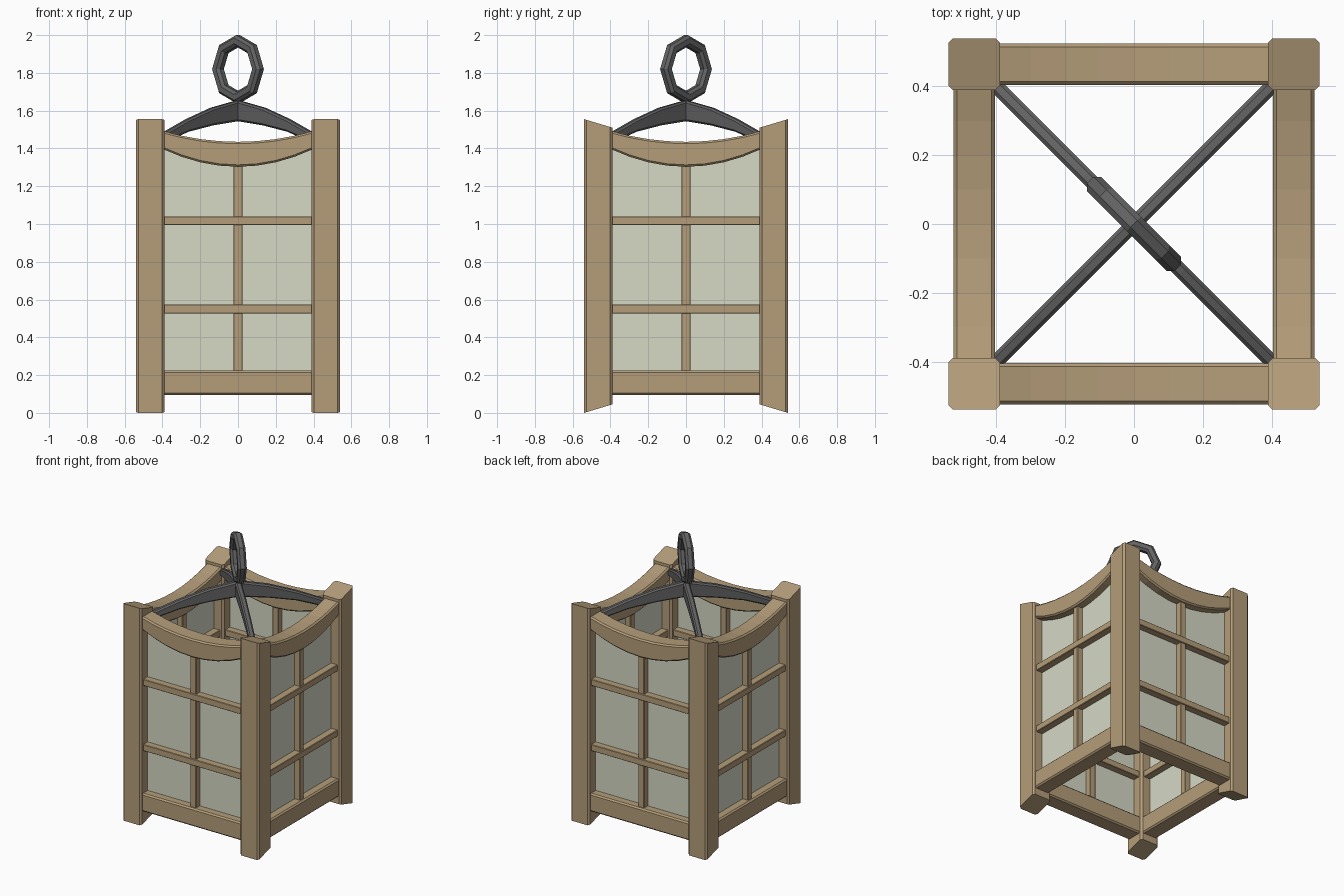
import bpy, bmesh, math
from mathutils import Matrix, Vector

cube = bpy.data.objects.get("Cube")
if cube:
    bpy.data.objects.remove(cube, do_unlink=True)


def material(name, rgb):
    m = bpy.data.materials.new(name)
    m.use_nodes = True
    m.diffuse_color = (*rgb, 1)
    m.node_tree.nodes["Principled BSDF"].inputs["Base Color"].default_value = (*rgb, 1)
    return m


WOOD = material("warm_wood", (0.46, 0.34, 0.195))
PAPER = material("pale_paper", (0.67, 0.69, 0.56))
IRON = material("dark_iron", (0.125, 0.125, 0.127))

HALF = 0.54            # outer half width of the frame
INNER = 0.39           # inner edge of the posts
MID = (HALF + INNER) / 2


def chamfered(w, h, c):
    """Eight-point outline of a chamfered rectangle, half sizes w and h."""
    return [(w - c, -h), (w, -h + c), (w, h - c), (w - c, h),
            (c - w, h), (-w, h - c), (-w, c - h), (c - w, -h)]


def loft(name, rings, mat, closed=False, turn=0.0):
    """Skin a row of matching outlines; cap the ends unless closed."""
    bm = bmesh.new()
    rows = [[bm.verts.new(p) for p in ring] for ring in rings]
    pairs = list(zip(rows, rows[1:]))
    if closed:
        pairs.append((rows[-1], rows[0]))
    for a, b in pairs:
        for i in range(len(a)):
            j = (i + 1) % len(a)
            bm.faces.new((a[i], a[j], b[j], b[i]))
    if not closed:
        bm.faces.new(rows[0])
        bm.faces.new(rows[-1])
    bmesh.ops.recalc_face_normals(bm, faces=bm.faces)
    return finish(name, bm, mat, turn)


def finish(name, bm, mat, turn):
    bm.transform(Matrix.Rotation(turn, 4, 'Z'))
    mesh = bpy.data.meshes.new(name)
    bm.to_mesh(mesh)
    bm.free()
    mesh.materials.append(mat)
    ob = bpy.data.objects.new(name, mesh)
    bpy.context.collection.objects.link(ob)
    return ob


def beam(name, start, end, w, h, c, turn):
    """Straight chamfered bar between two points on the front side."""
    start, end = Vector(start), Vector(end)
    upright = abs(end.z - start.z) > 0.01
    rings = []
    for p in (start, end):
        rings.append([p + (Vector((v, u, 0)) if upright else Vector((0, u, v)))
                      for u, v in chamfered(w, h, c)])
    loft(name, rings, WOOD, turn=turn)


# Corner posts, ends cut on a slant that falls toward the middle
def post(name, sx, sy):
    r = (HALF - INNER) / 2
    outline = [(sx * MID + u, sy * MID + v) for u, v in chamfered(r, r, 0.013)]
    slant = lambda y: 0.045 * (HALF - abs(y)) / (HALF - INNER)
    loft(name, [[(x, y, slant(y)) for x, y in outline],
                [(x, y, 1.555 - slant(y)) for x, y in outline]], WOOD)


for sx, side in ((1, "left"), (-1, "right")):
    for sy, end in ((-1, "front"), (1, "back")):
        post(f"{end}_{side}_post", sx, sy)


# Sagging top rail heights
def rail_top(x):
    return 1.435 + 0.055 * (x / INNER) ** 2


def rail_bottom(x):
    return 1.303 + 0.09 * (x / INNER) ** 2


STEPS = [-0.4 + 0.1 * i for i in range(9)]

# Four matching sides
for k, side in enumerate(("front", "left", "back", "right")):
    turn = k * math.pi / 2

    beam(f"{side}_bottom_rail", (-0.4, -MID, 0.16), (0.4, -MID, 0.16), 0.06, 0.065, 0.01, turn)

    rings = []
    for x in STEPS:
        mid = (rail_top(x) + rail_bottom(x)) / 2
        h = (rail_top(x) - rail_bottom(x)) / 2
        rings.append([(x, -MID + u, mid + v) for u, v in chamfered(0.06, h, 0.01)])
    loft(f"{side}_top_rail", rings, WOOD, turn=turn)

    for label, z in (("lower", 0.55), ("upper", 1.017)):
        beam(f"{side}_{label}_crossbar", (-0.4, -MID, z), (0.4, -MID, z), 0.05, 0.023, 0.003, turn)
    beam(f"{side}_upright_bar", (0, -MID, 0.2), (0, -MID, 1.33), 0.042, 0.023, 0.003, turn)

    # Paper sheet, its top edge hidden inside the sagging rail
    bm = bmesh.new()
    cols = [(bm.verts.new((x, -MID, 0.16)), bm.verts.new((x, -MID, rail_bottom(x) + 0.04)))
            for x in STEPS]
    for a, b in zip(cols, cols[1:]):
        bm.faces.new((a[0], b[0], b[1], a[1]))
    finish(f"{side}_paper_panel", bm, PAPER, turn)

# Crossed iron arms: distance along each axis, underside, top
ARM = [(0, 1.545, 1.655), (0.14, 1.522, 1.615), (0.27, 1.488, 1.555), (0.41, 1.425, 1.475)]
profile = [(-d, lo, hi) for d, lo, hi in reversed(ARM[1:])] + ARM
for name, turn in (("first_iron_arm", math.pi / 4), ("second_iron_arm", -math.pi / 4)):
    rings = [[(d * math.sqrt(2), u, (lo + hi) / 2 + v)
              for u, v in chamfered(0.021, (hi - lo) / 2, 0.01)] for d, lo, hi in profile]
    loft(name, rings, IRON, turn=turn)

# Eight-sided hanging ring standing on one diagonal
rings = []
for i in range(8):
    a = i * math.pi / 4
    rings.append([((0.15 + v) * math.cos(a), u, 1.82 + (0.15 + v) * math.sin(a))
                  for u, v in chamfered(0.029, 0.03, 0.015)])
loft("hanging_ring", rings, IRON, closed=True, turn=-math.pi / 4)
